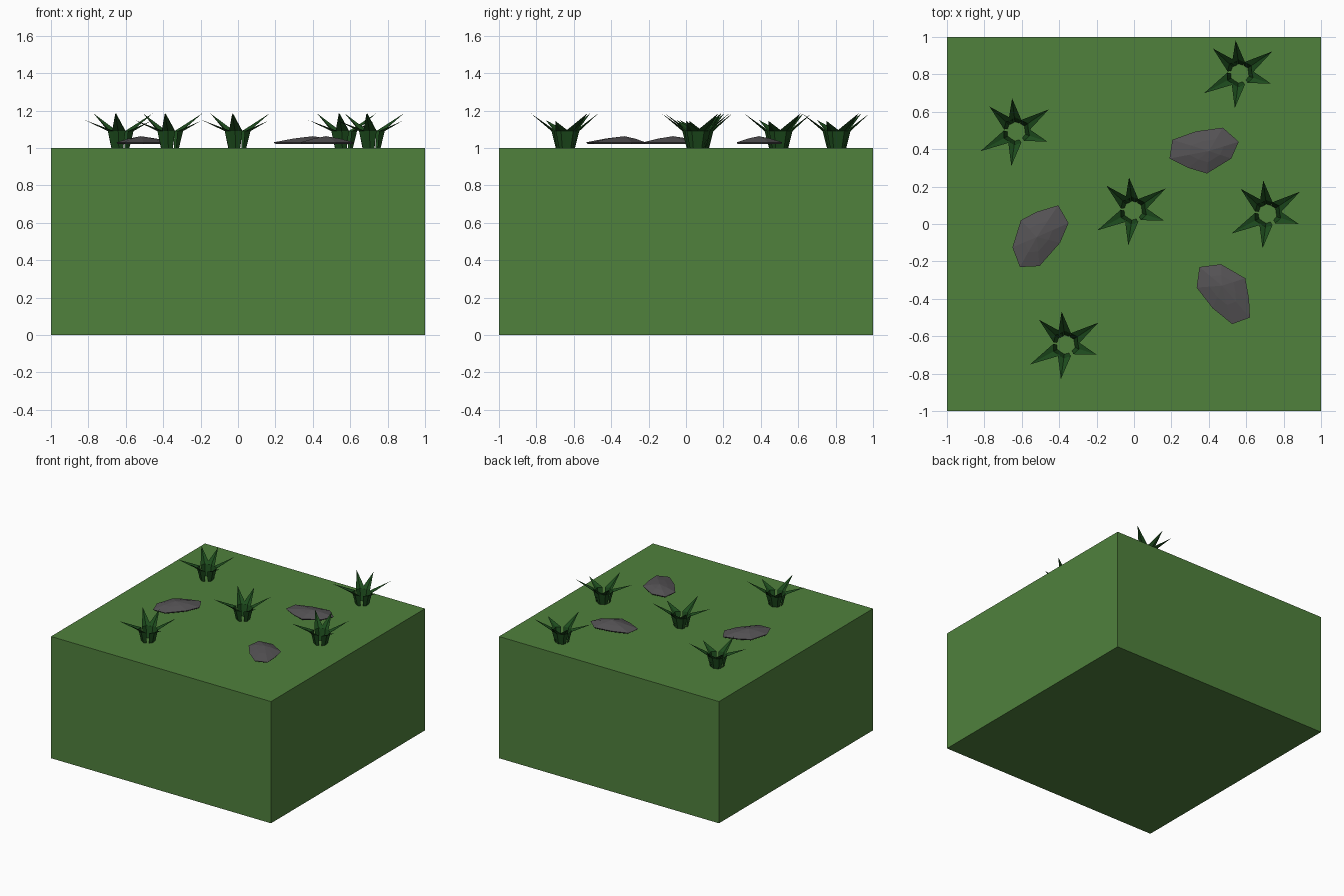
import bpy
from math import radians, sin, cos
from mathutils import Vector

if "Cube" in bpy.data.objects:
    bpy.data.objects.remove(bpy.data.objects["Cube"])


def material(name, rgb):
    m = bpy.data.materials.new(name)
    m.diffuse_color = (*rgb, 1)
    m.use_nodes = True
    m.node_tree.nodes["Principled BSDF"].inputs["Base Color"].default_value = m.diffuse_color
    return m


soil_green = material("ground_green", (0.08, 0.22, 0.046))
leaf_green = material("grass_green", (0.012, 0.07, 0.012))
stone_grey = material("stone_grey", (0.09, 0.085, 0.09))


def mesh_object(name, verts, faces, mat):
    me = bpy.data.meshes.new(name)
    me.from_pydata(verts, [], faces)
    me.materials.append(mat)
    ob = bpy.data.objects.new(name, me)
    bpy.context.collection.objects.link(ob)
    return ob


# Ground block
bpy.ops.mesh.primitive_cube_add(size=2, location=(0, 0, 0.5))
ground = bpy.context.object
ground.name = "ground_block"
ground.scale.z = 0.5
ground.data.materials.append(soil_green)

# Grass tuft: six folded, outward-bent blades (angle, reach, tip height)
BLADES = [(97, 0.178, 0.185), (34, 0.21, 0.185), (-18, 0.175, 0.145),
          (-98, 0.187, 0.185), (-151, 0.218, 0.15), (137, 0.195, 0.185)]
verts, faces = [], []
for angle, reach, height in BLADES:
    a = radians(angle)
    out, side = Vector((cos(a), sin(a), 0)), Vector((-sin(a), cos(a), 0))
    o = len(verts)
    for r, keel, half, z in ((0.042, 0.052, 0.022, 0.0), (0.055, 0.075, 0.036, 0.09)):
        for rr, s in ((r, -half), (keel, 0), (r, half)):
            verts.append(out * rr + side * s + Vector((0, 0, z)))
    verts.append(out * reach + Vector((0, 0, height)))
    faces += [(o, o + 1, o + 4, o + 3), (o + 1, o + 2, o + 5, o + 4),
              (o + 3, o + 4, o + 6), (o + 4, o + 5, o + 6)]

for i, (x, y) in enumerate([(-0.005, 0.072), (-0.63, 0.495), (0.565, 0.805),
                            (0.713, 0.055), (-0.365, -0.645)]):
    tuft = mesh_object(f"grass_tuft_{i + 1}", verts, faces, leaf_green)
    tuft.location = (x, y, 1)

# Flat stones: (outline seen from above, peak position)
STONES = [
    ([(0.19, 0.35), (0.29, 0.30), (0.39, 0.27), (0.52, 0.35),
      (0.56, 0.44), (0.475, 0.515), (0.33, 0.495), (0.205, 0.45)], (0.40, 0.39)),
    ([(-0.65, -0.125), (-0.61, -0.23), (-0.505, -0.225), (-0.395, -0.10),
      (-0.35, 0.005), (-0.405, 0.10), (-0.52, 0.065), (-0.605, 0.02)], (-0.52, -0.07)),
    ([(0.335, -0.34), (0.42, -0.45), (0.525, -0.535), (0.62, -0.50),
      (0.615, -0.40), (0.595, -0.29), (0.465, -0.215), (0.35, -0.23)], (0.47, -0.33)),
]
for k, (outline, peak) in enumerate(STONES):
    n = len(outline)
    p = Vector(peak)
    verts = []
    for scale, z in ((0.94, 1.02), (1.0, 1.03), (0.5, 1.05)):
        for q in outline:
            v = p.lerp(Vector(q), scale)
            verts.append((v.x, v.y, z))
    verts.append((p.x, p.y, 1.063))
    faces = [tuple(reversed(range(n)))]
    for i in range(n):
        j = (i + 1) % n
        faces += [(i, j, n + j, n + i), (n + i, n + j, 2 * n + j, 2 * n + i),
                  (2 * n + i, 2 * n + j, 3 * n)]
    mesh_object(f"flat_stone_{k + 1}", verts, faces, stone_grey)
